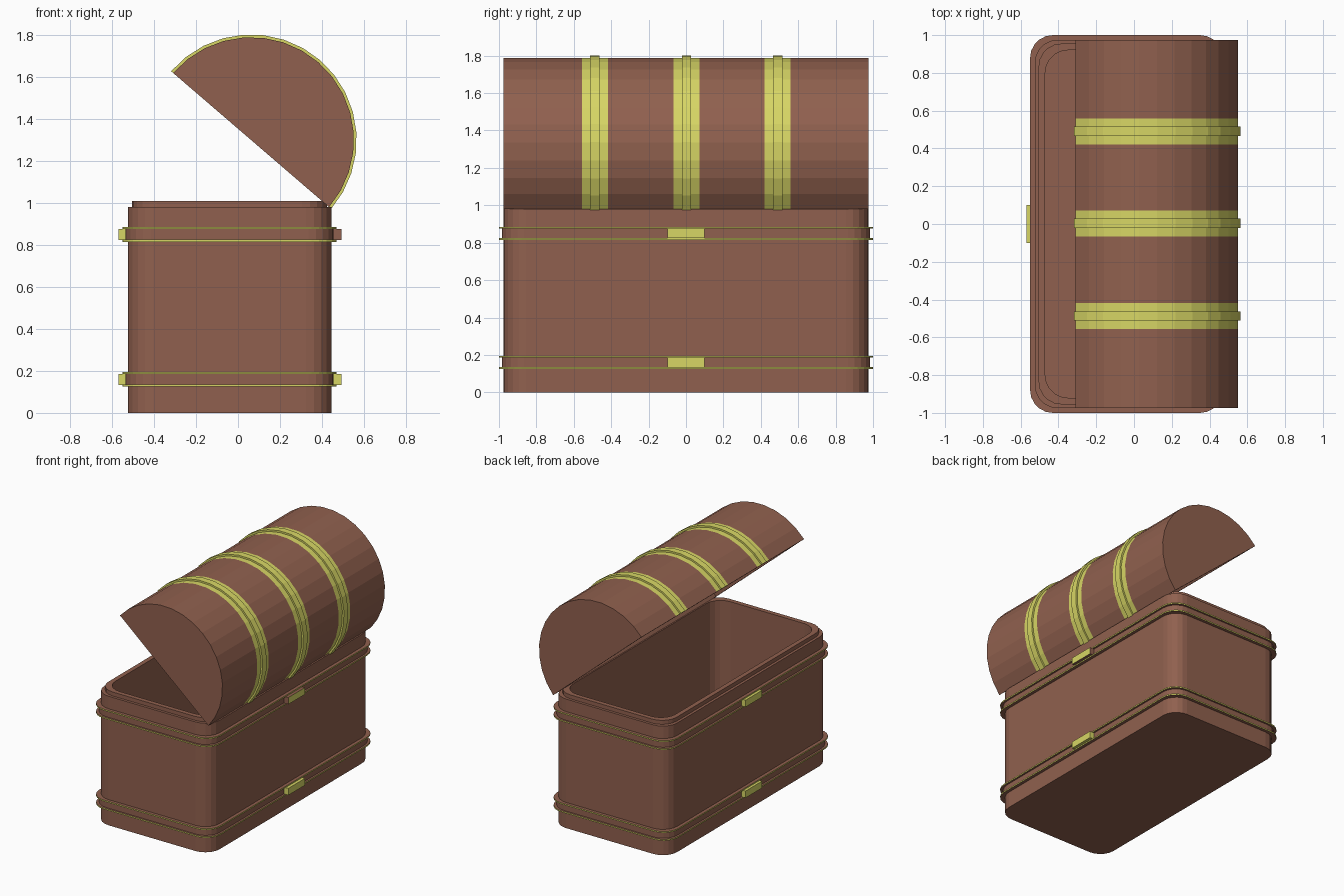
import bpy, bmesh
from math import sin, cos, pi, radians

if "Cube" in bpy.data.objects:
    bpy.data.objects.remove(bpy.data.objects["Cube"])

CX = -0.04  # centre of the box in x


def material(name, rgb):
    m = bpy.data.materials.new(name)
    m.diffuse_color = (*rgb, 1)
    m.use_nodes = True
    m.node_tree.nodes["Principled BSDF"].inputs["Base Color"].default_value = m.diffuse_color
    return m


wood = material("wood", (0.28, 0.118, 0.077))
brass = material("brass", (0.68, 0.67, 0.13))


def finish(bm, name):
    bmesh.ops.recalc_face_normals(bm, faces=bm.faces[:])
    me = bpy.data.meshes.new(name)
    bm.to_mesh(me)
    bm.free()
    me.materials.append(wood)
    me.materials.append(brass)
    ob = bpy.data.objects.new(name, me)
    bpy.context.collection.objects.link(ob)
    return ob


def rounded_ring(bm, inset, z, r=0.12, seg=5):
    hx, hy = 0.485 - inset, 0.975 - inset
    ring = []
    for k, (sx, sy) in enumerate([(1, 1), (-1, 1), (-1, -1), (1, -1)]):
        for i in range(seg + 1):
            a = (k + i / seg) * pi / 2
            ring.append(bm.verts.new((CX + sx * (hx - r) + r * cos(a),
                                      sy * (hy - r) + r * sin(a), z)))
    return ring


# Box: rounded rectangle lofted up the outside, over the lip, down the inside
profile = [(0, 0, 0)]                        # inset, z, brass face below
for z0 in (0.125, 0.815):
    profile += [(0, z0, 0), (-0.025, z0, 0), (-0.025, z0 + 0.01, 1),
                (-0.01, z0 + 0.01, 0), (-0.01, z0 + 0.06, 0),
                (-0.025, z0 + 0.06, 0), (-0.025, z0 + 0.07, 1), (0, z0 + 0.07, 0)]
profile += [(0, 0.98, 0), (0.02, 0.98, 0), (0.02, 1.01, 0),
            (0.055, 1.01, 0), (0.055, 0.05, 0)]
bm = bmesh.new()
rings = [rounded_ring(bm, i, z) for i, z, _ in profile]
for a, b, p in zip(rings, rings[1:], profile[1:]):
    for i in range(len(a)):
        j = (i + 1) % len(a)
        bm.faces.new((a[i], a[j], b[j], b[i])).material_index = p[2]
bm.faces.new(rings[0])
bm.faces.new(rings[-1])
finish(bm, "chest_box")

# Lid: open hollow half barrel with three brass straps
SEG = 16
HINGE = radians(-40.7)


def arc(bm, y, r):
    return [bm.verts.new((0.0625 + r * cos(HINGE + pi * i / SEG), y,
                          1.30 + r * sin(HINGE + pi * i / SEG)))
            for i in range(SEG + 1)]


def skin(bm, a, b, mat):
    for i in range(SEG):
        bm.faces.new((a[i], a[i + 1], b[i + 1], b[i])).material_index = mat


R, RIDGE = 0.49, 0.503
sections = [(-0.975, R, 0)]
for c in (-0.487, 0.003, 0.49):
    sections += [(c - 0.069, R, 0), (c - 0.025, R, 1), (c - 0.025, RIDGE, 1),
                 (c + 0.025, RIDGE, 1), (c + 0.025, R, 1), (c + 0.069, R, 1)]
sections.append((0.975, R, 0))
bm = bmesh.new()
outer = [arc(bm, y, r) for y, r, _ in sections]
inner = [arc(bm, y, 0.445) for y in (-0.93, 0.93)]
for a, b, s in zip(outer, outer[1:], sections[1:]):
    skin(bm, a, b, s[2])
skin(bm, inner[0], inner[1], 0)
for loop in (outer[0], outer[-1], *inner):
    bm.faces.new(loop)
for e in (0, -1):
    bm.faces.new([s[e] for s in outer] + [inner[1][e], inner[0][e]])
    bm.faces.new((outer[e][0], outer[e][-1], inner[e][-1], inner[e][0]))
finish(bm, "lid")


# Clasp plates between the band flanges
def plate(name, x0, x1, z0, wooden_sides=False):
    bm = bmesh.new()
    bmesh.ops.create_cube(bm, size=1)
    for v in bm.verts:
        v.co = ((x0 + x1) / 2 + v.co.x * (x1 - x0), v.co.y * 0.2,
                z0 + 0.035 + v.co.z * 0.052)
    bm.normal_update()
    for f in bm.faces:
        f.material_index = 0 if wooden_sides and f.normal.x < 0.5 else 1
    finish(bm, name)


for label, z0 in (("lower", 0.125), ("upper", 0.815)):
    plate(label + "_left_plate", -0.57, -0.52, z0)
    plate(label + "_right_plate", 0.44, 0.493, z0, label == "upper")
